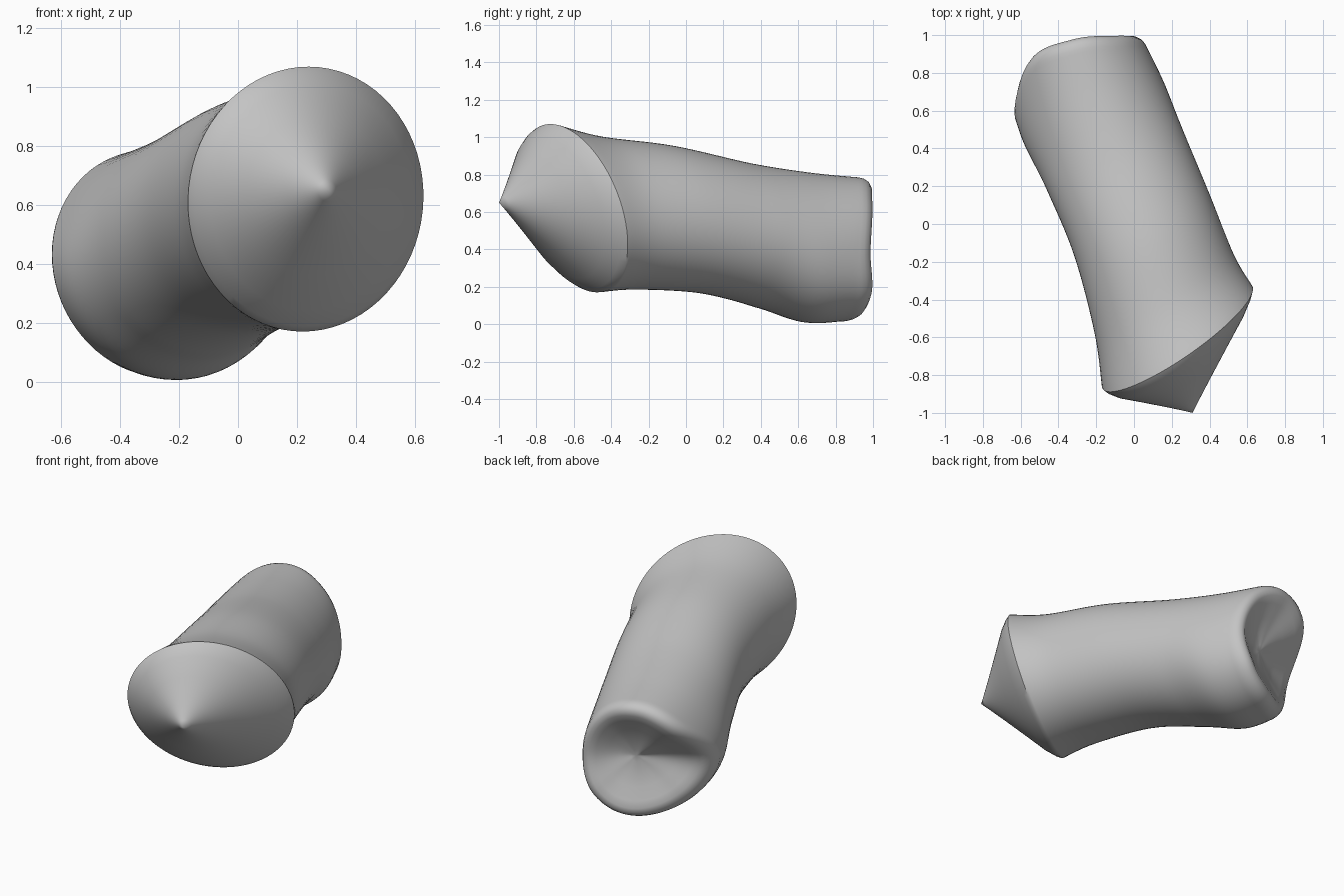
import bpy, bmesh, math
from mathutils import Vector

cube = bpy.data.objects.get("Cube")
if cube:
    bpy.data.objects.remove(cube, do_unlink=True)

SIDES = 72
STEPS = 8

# Tube cross-sections, front to back: centre, sideways radius, upward radius
stations = [
    ((.23, -.60, .62), (.40, .26, 0), (.01, -.125, .45)),
    ((.16, -.37, .595), (.37, .20, 0), (0, -.10, .41)),
    ((.04, .00, .56), (.36, .155, 0), (0, -.08, .395)),
    ((-.11, .36, .475), (.36, .16, 0), (-.01, -.02, .385)),
    ((-.21, .60, .41), (.37, .16, 0), (-.02, .04, .40)),
    ((-.28, .78, .40), (.35, .18, 0), (-.03, .09, .385)),
]
stations = [tuple(Vector(v) for v in s) for s in stations]
front_tip = Vector((.31, -1, .65))
dent_tip = Vector((-.24, .84, .39))
# How far the back edge reaches out, every eighth of a turn
edge_reach = (-.03, -.03, .05, .10, -.04, .06, .15, .09)


def spline(a, b, c, d, t):
    return .5 * (2 * b + (c - a) * t + (2 * a - 5 * b + 4 * c - d) * t * t
                 + (3 * b - a - 3 * c + d) * t ** 3)


def reach(turn):
    k = int(turn * 8)
    return spline(*(edge_reach[(k + o) % 8] for o in (-1, 0, 1, 2)), turn * 8 - k)


def section(centre, side, up, warp):
    points = []
    for i in range(SIDES):
        a = math.tau * i / SIDES
        p = centre + side * math.cos(a) + up * math.sin(a)
        p.y += warp * reach(i / SIDES)
        points.append(p)
    return points


def toward(ring, tip, scale, shift):
    return [tip.lerp(p, scale) + shift for p in ring]


# Body rings, with the back edge gradually warped
body = []
last = len(stations) - 1
for k in range(last):
    quad = [stations[min(max(k + o, 0), last)] for o in (-1, 0, 1, 2)]
    for j in range(STEPS + (k == last - 1)):
        t = j / STEPS
        values = [spline(*(q[n] for q in quad), t) for n in range(3)]
        body.append(section(*values, max(0, (k + t - 3) / 2)))

# Pointed front cap, slightly full near its edge
bulge = Vector((.1, -.4, 0))
cap = [toward(body[0], front_tip, s, bulge * b)
       for s, b in ((.08, 0), (.3, .01), (.6, .03), (.85, .05), (.96, .03))]

# Rounded back lip and the shallow dent inside it
out = Vector((-.02, .07, 0))
dent = [toward(body[-1], dent_tip, s, out * b)
        for s, b in ((.985, .35), (.95, .7), (.89, .95), (.81, 1), (.7, .8),
                     (.5, .4), (.3, .1), (.1, 0))]

bm = bmesh.new()
rings = [[bm.verts.new(p) for p in ring] for ring in cap + body + dent]
for a, b in zip(rings, rings[1:]):
    for i in range(SIDES):
        j = (i + 1) % SIDES
        bm.faces.new((a[i], a[j], b[j], b[i]))
for ring, tip in ((rings[0], front_tip), (rings[-1], dent_tip)):
    apex = bm.verts.new(tip)
    for i in range(SIDES):
        bm.faces.new((ring[i], ring[(i + 1) % SIDES], apex))
bmesh.ops.recalc_face_normals(bm, faces=bm.faces)

mesh = bpy.data.meshes.new("bent_tube")
bm.to_mesh(mesh)
bm.free()
tube = bpy.data.objects.new("bent_tube", mesh)
bpy.context.collection.objects.link(tube)

# Plain grey finish
grey = bpy.data.materials.new("plain_grey")
grey.use_nodes = True
colour = (.55, .55, .55, 1)
grey.diffuse_color = colour
grey.node_tree.nodes["Principled BSDF"].inputs["Base Color"].default_value = colour
mesh.materials.append(grey)

bpy.ops.object.select_all(action='DESELECT')
tube.select_set(True)
bpy.context.view_layer.objects.active = tube
bpy.ops.object.shade_smooth_by_angle(angle=math.radians(40))
